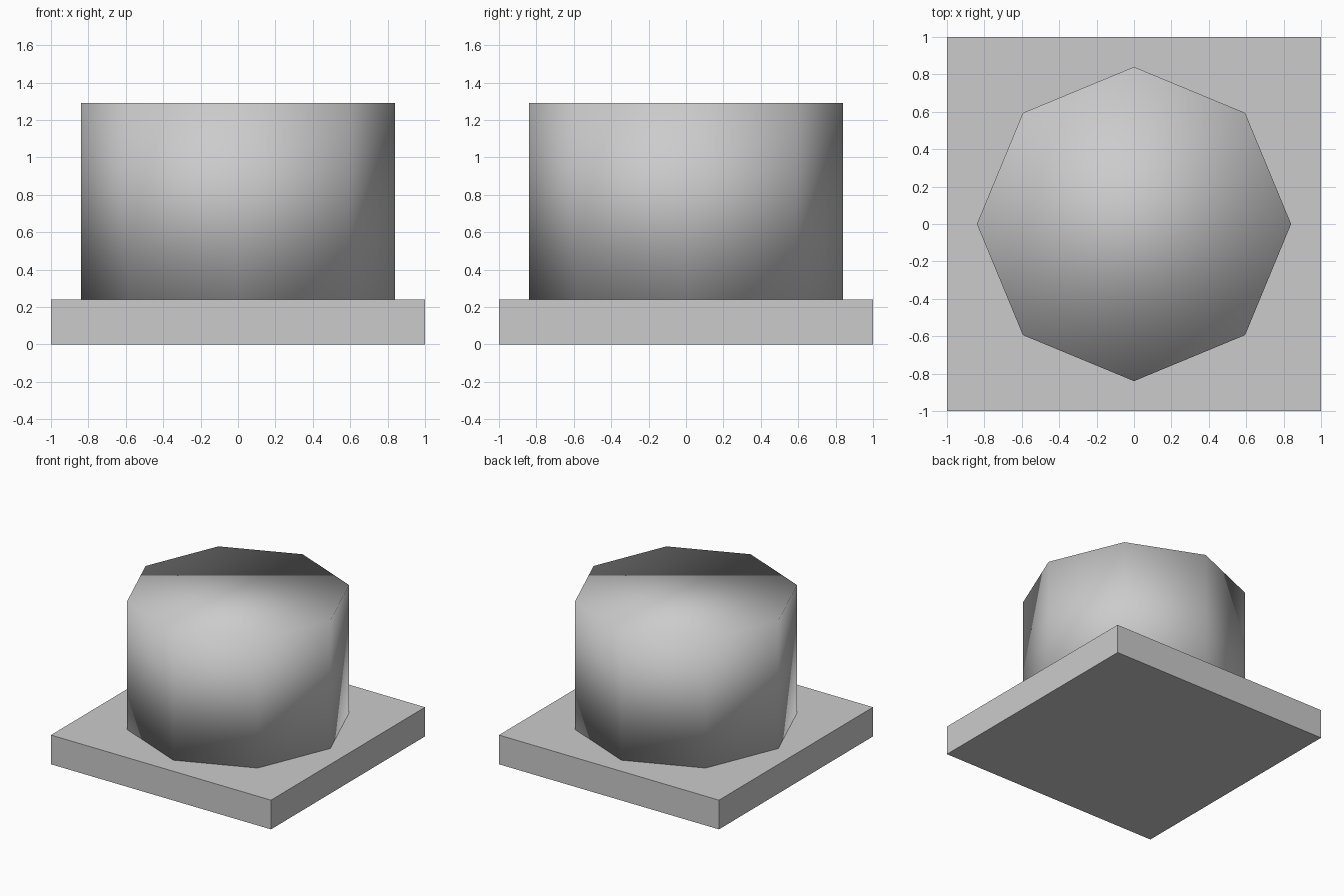
import bpy

if "Cube" in bpy.data.objects:
    bpy.data.objects.remove(bpy.data.objects["Cube"])

BASE_H = 0.24
TOP = 1.29

# Square base slab
bpy.ops.mesh.primitive_cube_add(size=1, location=(0, 0, BASE_H / 2))
base = bpy.context.object
base.name = "base_slab"
base.scale = (2, 2, BASE_H)
bpy.ops.object.transform_apply(location=False, rotation=False, scale=True)

# Eight-sided drum, smooth shaded all over, caps included
bpy.ops.mesh.primitive_cylinder_add(
    vertices=8, radius=0.84, depth=TOP - BASE_H,
    location=(0, 0, (TOP + BASE_H) / 2))
drum = bpy.context.object
drum.name = "octagonal_drum"
bpy.ops.object.shade_smooth()
